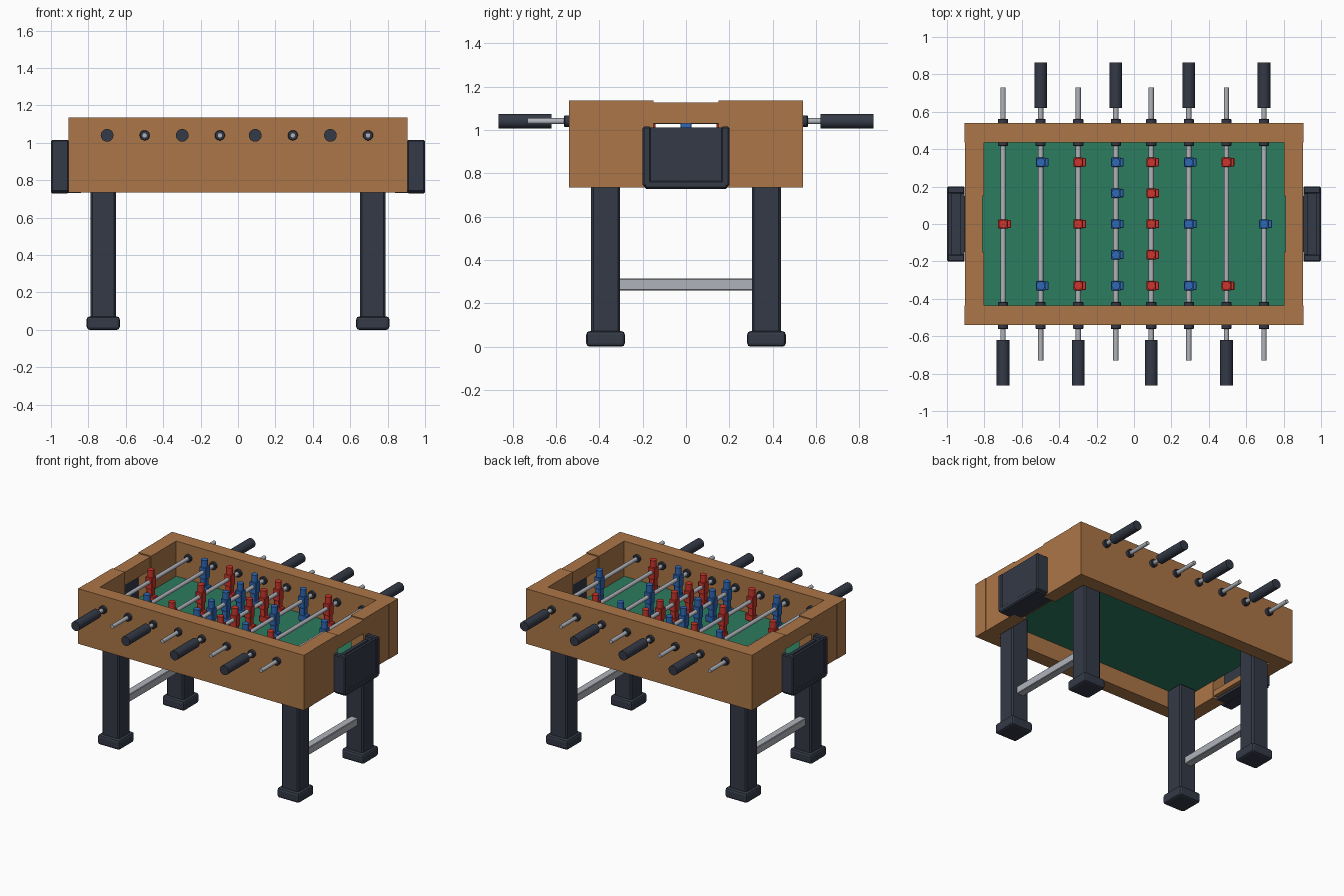
import bpy
from mathutils import Vector

cube = bpy.data.objects.get("Cube")
if cube:
    bpy.data.objects.remove(cube, do_unlink=True)


def material(name, rgb):
    m = bpy.data.materials.new(name)
    m.use_nodes = True
    colour = (*rgb, 1)
    m.diffuse_color = colour
    m.node_tree.nodes["Principled BSDF"].inputs["Base Color"].default_value = colour
    return m


WOOD = material("warm wood", (0.41, 0.18, 0.063))
DARK = material("dark slate", (0.033, 0.041, 0.061))
GREEN = material("pitch green", (0.024, 0.2, 0.112))
RED = material("player red", (0.6, 0.036, 0.025))
BLUE = material("player blue", (0.028, 0.138, 0.46))
METAL = material("steel", (0.43, 0.45, 0.49))


def bevel(obj, width, segments=1):
    if width:
        mod = obj.modifiers.new("Bevel", "BEVEL")
        mod.width = width
        mod.segments = segments
        mod.limit_method = "ANGLE"


def box(name, low, high, mat, edge=0.0, segments=1):
    """Axis-aligned box between two corners."""
    low, high = Vector(low), Vector(high)
    bpy.ops.mesh.primitive_cube_add(size=1, location=(low + high) / 2)
    obj = bpy.context.object
    obj.name = name
    for v in obj.data.vertices:
        v.co = v.co * (high - low)
    obj.data.materials.append(mat)
    bevel(obj, edge, segments)
    return obj


def cylinder(name, x, y0, y1, z, radius, mat, edge=0.0, sides=20):
    """Cylinder lying along y."""
    bpy.ops.mesh.primitive_cylinder_add(
        vertices=sides, radius=radius, depth=abs(y1 - y0),
        location=(x, (y0 + y1) / 2, z), rotation=(1.5708, 0, 0))
    obj = bpy.context.object
    obj.name = name
    obj.data.materials.append(mat)
    bpy.ops.object.shade_smooth_by_angle()
    bevel(obj, edge)
    return obj


def span(sign, a, b):
    """Ordered interval a..b mirrored by sign."""
    return sorted((sign * a, sign * b))


LOW, TOP, ROD_Z, TRAY = 0.735, 1.135, 1.04, 0.728

# Playing field
box("playing_field", (-0.81, -0.44, 0.86), (0.81, 0.44, 0.88), GREEN)

# Long side walls
for s, side in ((-1, "front"), (1, "back")):
    y0, y1 = span(s, 0.437, 0.539)
    box(side + "_wall", (-0.907, y0, LOW), (0.907, y1, TOP), WOOD)

# End walls with goal mouths, and the goal boxes outside them
for s, side in ((1, "left"), (-1, "right")):
    x0, x1 = span(s, 0.802, 0.904)
    for t, part in ((-1, "front"), (1, "back")):
        y0, y1 = span(t, 0.15, 0.437)
        box(f"{side}_{part}_end_wall", (x0, y0, LOW), (x1, y1, TOP), WOOD)
    x0, x1 = span(s, 0.81, 0.904)
    box(side + "_goal_lintel", (x0, -0.15, 1.03), (x1, 0.15, 1.127), WOOD)
    box(side + "_goal_sill", (x0, -0.15, 0.75), (x1, 0.15, 0.79), WOOD)
    x0, x1 = span(s, 0.84, 0.985)
    box(side + "_goal_box_floor", (x0, -0.15, 0.732), (x1, 0.15, 0.752), DARK)
    x0, x1 = span(s, 0.905, 0.93)
    box(side + "_goal_box_ledge", (x0, -0.17, 0.74), (x1, 0.17, 0.985), DARK)
    x0, x1 = span(s, 0.905, 0.999)
    for t, part in ((-1, "front"), (1, "back")):
        y0, y1 = span(t, 0.162, 0.2)
        box(f"{side}_{part}_goal_box_side", (x0, y0, TRAY + 0.012), (x1, y1, 1.015), DARK, 0.006)
    box(side + "_goal_box_base", (x0, -0.192, TRAY), (x1, 0.192, 0.768), DARK, 0.008)
    x0, x1 = span(s, 0.976, 0.994)
    box(side + "_goal_box_panel", (x0, -0.17, 0.75), (x1, 0.17, 1.012), DARK)

# Legs, feet and cross bars
for s, side in ((1, "left"), (-1, "right")):
    for t, part in ((-1, "front"), (1, "back")):
        x0, x1 = span(s, 0.652, 0.789)
        y0, y1 = span(t, 0.304, 0.437)
        box(f"{part}_{side}_leg", (x0, y0, 0.04), (x1, y1, 0.86), DARK, 0.01)
        x0, x1 = span(s, 0.632, 0.809)
        y0, y1 = span(t, 0.282, 0.46)
        box(f"{part}_{side}_foot", (x0, y0, 0), (x1, y1, 0.072), DARK, 0.016, 2)
    x0, x1 = span(s, 0.692, 0.748)
    box(side + "_cross_bar", (x0, -0.31, 0.26), (x1, 0.31, 0.315), METAL, 0.004)


def player(name, x, y, mat):
    """Figure hanging on a rod, toes towards +x."""
    def part(label, dx0, dx1, dy, z0, z1):
        return box(f"{name}_{label}", (x + dx0, y - dy, z0), (x + dx1, y + dy, z1), mat, 0.003)
    part("foot", -0.024, 0.042, 0.022, 0.895, 0.94)
    part("legs", -0.021, 0.021, 0.02, 0.93, 1.0)
    part("torso", -0.026, 0.026, 0.025, 0.99, 1.075)
    bpy.ops.mesh.primitive_cylinder_add(vertices=16, radius=0.023, depth=0.055,
                                        location=(x, y, 1.0975))
    head = bpy.context.object
    head.name = name + "_head"
    head.data.materials.append(mat)
    bpy.ops.object.shade_smooth_by_angle()


# Rods with bushings, grips and players
WING, PAIR, FIVE = (-0.33, 0, 0.33), (-0.33, 0.33), (-0.33, -0.165, 0, 0.165, 0.33)
teams = [(0,), PAIR, WING, FIVE, FIVE, WING, PAIR, (0,)]
for i, places in enumerate(teams):
    x = -0.7 + 0.201 * i if i < 4 else 0.695 - 0.201 * (7 - i)
    grip = -1 if i % 2 == 0 else 1
    cylinder(f"rod_{i + 1}", x, grip * 0.64, -grip * 0.73, ROD_Z, 0.014, METAL, sides=16)
    cylinder(f"grip_{i + 1}", x, grip * 0.62, grip * 0.864, ROD_Z, 0.034, DARK)
    for t, part in ((-1, "front"), (1, "back")):
        cylinder(f"{part}_outer_bushing_{i + 1}", x, t * 0.53, t * 0.562, ROD_Z, 0.027, DARK, 0.003)
        cylinder(f"{part}_inner_bushing_{i + 1}", x, t * 0.418, t * 0.44, ROD_Z, 0.027, DARK, 0.003)
    colour, team = (RED, "red") if i % 2 == 0 else (BLUE, "blue")
    for n, y in enumerate(places):
        player(f"{team}_player_{i + 1}_{n + 1}", x, y, colour)
